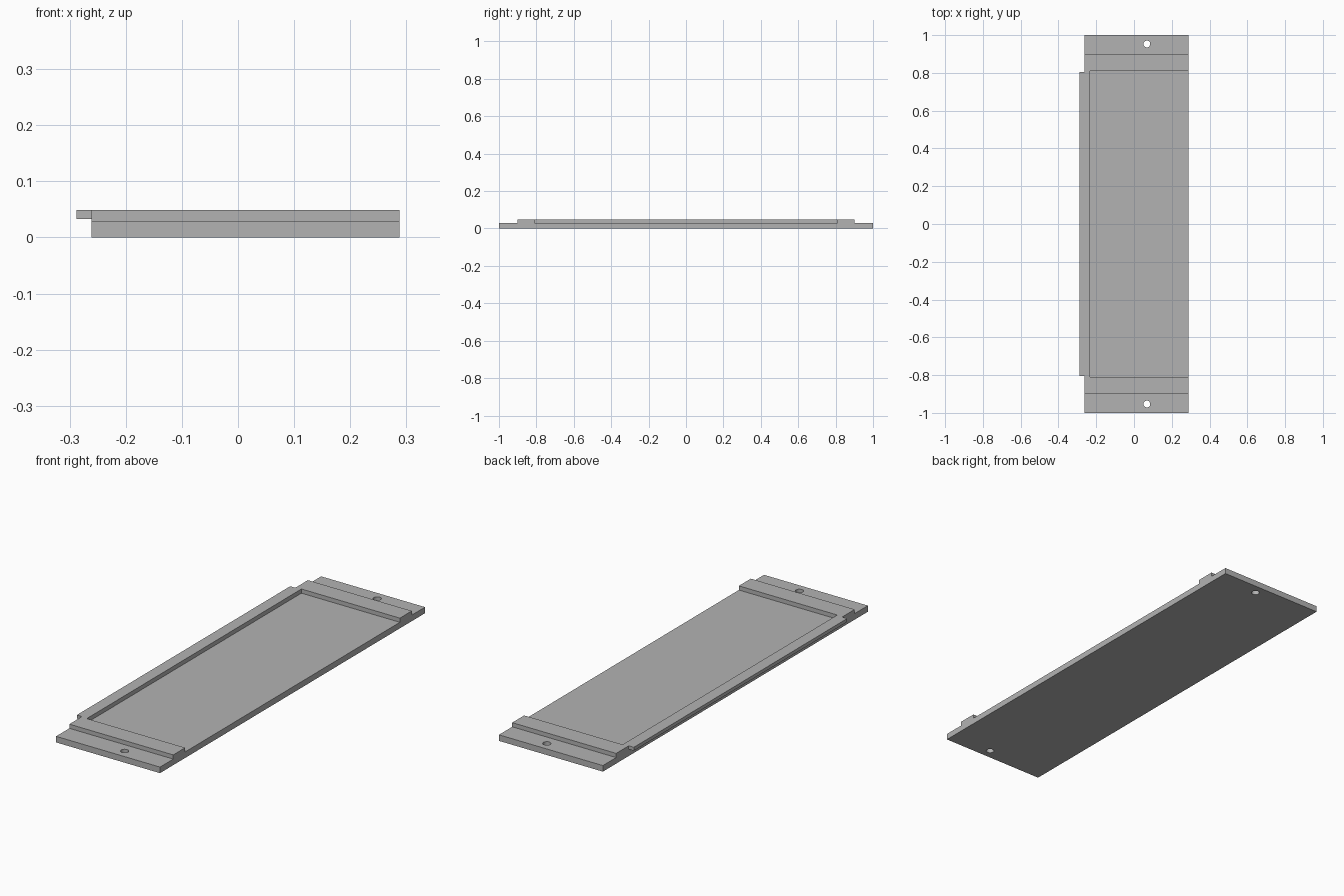
import bpy, bmesh, math

if "Cube" in bpy.data.objects:
    bpy.data.objects.remove(bpy.data.objects["Cube"])

grey = bpy.data.materials.new("plain grey")
grey.diffuse_color = (0.45, 0.45, 0.45, 1)
grey.use_nodes = True
grey.node_tree.nodes["Principled BSDF"].inputs["Base Color"].default_value = grey.diffuse_color

X0, X1 = -0.261, 0.288      # plate sides
FLOOR, TOP = 0.029, 0.049   # plate and frame heights


def prism(name, outline, z0, z1):
    """Extrude a flat outline from z0 to z1."""
    bm = bmesh.new()
    face = bm.faces.new([bm.verts.new((x, y, z0)) for x, y in outline])
    ext = bmesh.ops.extrude_face_region(bm, geom=[face])
    up = [v for v in ext["geom"] if isinstance(v, bmesh.types.BMVert)]
    bmesh.ops.translate(bm, verts=up, vec=(0, 0, z1 - z0))
    bmesh.ops.recalc_face_normals(bm, faces=bm.faces)
    mesh = bpy.data.meshes.new(name)
    bm.to_mesh(mesh)
    bm.free()
    mesh.materials.append(grey)
    obj = bpy.data.objects.new(name, mesh)
    bpy.context.collection.objects.link(obj)
    return obj


def combine(target, tool, operation):
    """Apply a boolean and discard the tool."""
    mod = target.modifiers.new(operation, 'BOOLEAN')
    mod.operation, mod.solver, mod.object = operation, 'EXACT', tool
    bpy.context.view_layer.objects.active = target
    bpy.ops.object.modifier_apply(modifier=mod.name)
    bpy.data.objects.remove(tool)


def rect(x0, x1, y0, y1):
    return [(x0, y0), (x1, y0), (x1, y1), (x0, y1)]


# Base plate
plate = prism("mounting_plate", rect(X0, X1, -1, 1), 0, FLOOR)

# Raised three-sided frame, open on the right
frame = prism("raised_frame", [
    (X0, -0.9), (X1, -0.9), (X1, -0.81), (-0.232, -0.81),
    (-0.232, 0.81), (X1, 0.81), (X1, 0.9), (X0, 0.9)], FLOOR, TOP)
combine(plate, frame, 'UNION')

# Overhanging lip along the left edge
lip = prism("side_lip", rect(-0.288, -0.245, -0.805, 0.805), 0.0325, TOP)
combine(plate, lip, 'UNION')

# Screw hole in each end
for y in (-0.953, 0.953):
    circle = [(0.068 + 0.018 * math.cos(i * math.tau / 32),
               y + 0.018 * math.sin(i * math.tau / 32)) for i in range(32)]
    combine(plate, prism("screw_hole", circle, -0.05, 0.1), 'DIFFERENCE')

bpy.context.view_layer.objects.active = plate
plate.select_set(True)
bpy.ops.object.shade_smooth_by_angle(angle=math.radians(30))
